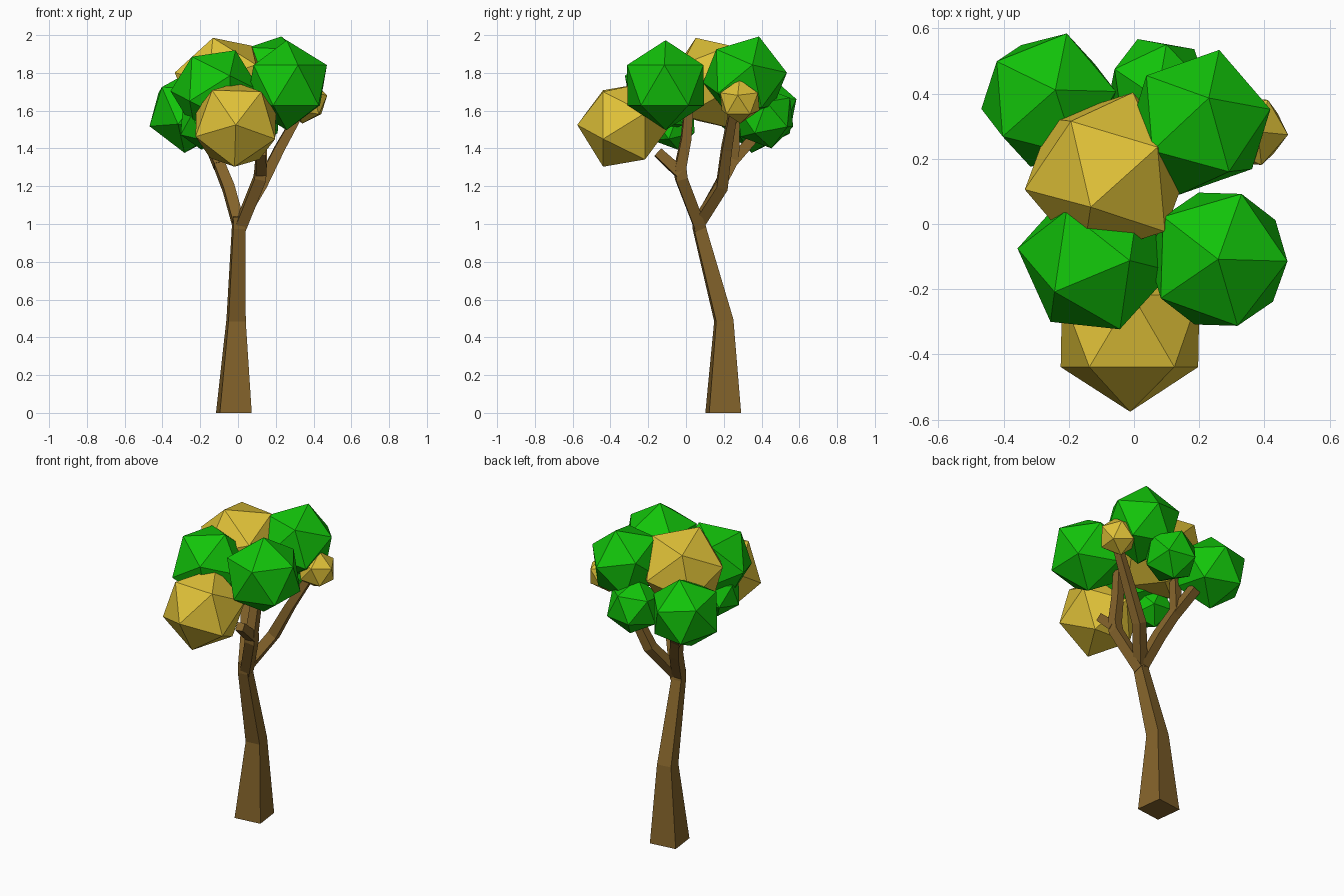
import bpy, bmesh, math
from mathutils import Vector, Matrix

if "Cube" in bpy.data.objects:
    bpy.data.objects.remove(bpy.data.objects["Cube"])


def material(name, color):
    m = bpy.data.materials.new(name)
    m.diffuse_color = (*color, 1)
    m.use_nodes = True
    m.node_tree.nodes["Principled BSDF"].inputs["Base Color"].default_value = m.diffuse_color
    return m


BARK = material("bark", (0.23, 0.125, 0.024))
GREEN = material("green_leaf", (0.006, 0.55, 0.003))
YELLOW = material("yellow_leaf", (0.75, 0.54, 0.04))


def finish(name, bm, mat):
    bmesh.ops.recalc_face_normals(bm, faces=bm.faces)
    me = bpy.data.meshes.new(name)
    bm.to_mesh(me)
    bm.free()
    me.materials.append(mat)
    ob = bpy.data.objects.new(name, me)
    bpy.context.collection.objects.link(ob)
    return ob


def limb(name, path):
    """Four-sided tapered tube; path holds (x, y, z, width)."""
    bm = bmesh.new()
    pts = [Vector(p[:3]) for p in path]
    rings = []
    for i, p in enumerate(pts):
        t = Vector()
        if i > 0:
            t += (p - pts[i - 1]).normalized()
        if i < len(pts) - 1:
            t += (pts[i + 1] - p).normalized()
        q = Vector((0, 0, 1)).rotation_difference(t)
        r = path[i][3] / math.sqrt(2)
        ring = []
        for k in range(4):
            a = math.radians(52 + 90 * k)
            v = p + q @ Vector((r * math.cos(a), r * math.sin(a), 0))
            if path[i][2] == 0:
                v.z = 0
            ring.append(bm.verts.new(v))
        rings.append(ring)
    for a, b in zip(rings, rings[1:]):
        for k in range(4):
            j = (k + 1) % 4
            bm.faces.new((a[k], a[j], b[j], b[k]))
    bm.faces.new(rings[0])
    bm.faces.new(rings[-1])
    finish(name, bm, BARK)


def foliage(name, center, r, pole, hint, mat):
    """Icosahedron with one corner along pole and a neighbour towards hint."""
    z = Vector(pole).normalized()
    h = Vector(hint)
    x = (h - z * h.dot(z)).normalized()
    y = z.cross(x)
    rot = Matrix((x, y, z)).transposed().to_4x4()
    bm = bmesh.new()
    bmesh.ops.create_icosphere(bm, subdivisions=1, radius=r,
                               matrix=Matrix.Translation(center) @ rot)
    finish(name, bm, mat)


# Trunk
limb("trunk", [(-0.022, 0.197, 0, 0.17), (-0.01, 0.2, 0.49, 0.092),
               (0.003, 0.07, 0.98, 0.064), (0.003, 0.065, 1.04, 0.06)])

# Branches
limb("front_branch", [(0.01, 0.075, 0.98, 0.06), (0.115, -0.025, 1.24, 0.062),
                      (0.12, -0.03, 1.30, 0.058), (0.125, 0.0, 1.45, 0.052),
                      (0.13, 0.015, 1.62, 0.045)])
limb("front_twig", [(0.12, -0.03, 1.27, 0.058), (0.12, -0.15, 1.38, 0.05)])
limb("right_branch", [(0.01, 0.07, 1.01, 0.06), (0.12, 0.19, 1.2, 0.06),
                      (0.22, 0.215, 1.4, 0.052), (0.36, 0.26, 1.65, 0.04)])
limb("left_branch", [(0, 0.07, 1.01, 0.06), (-0.05, 0.17, 1.19, 0.06),
                     (-0.11, 0.25, 1.34, 0.057), (-0.09, 0.26, 1.58, 0.045)])
limb("left_twig", [(-0.1, 0.23, 1.31, 0.055), (-0.16, 0.36, 1.46, 0.055)])

# Foliage clumps
foliage("front_foliage", (-0.012, -0.328, 1.525), 0.248, (0, -1, 0), (-0.03, 0, -1), YELLOW)
foliage("right_foliage", (0.258, -0.108, 1.735), 0.238, (0, 0, 1), (1, -0.03, 0), GREEN)
foliage("back_right_foliage", (0.2, 0.312, 1.775), 0.232,
        (0.03, 0.076, 0.222), (-0.15, -0.085, 0.195), GREEN)
foliage("top_foliage", (-0.08, 0.15, 1.745), 0.265,
        (-0.055, -0.102, 0.25), (-0.11, 0.125, 0.2), YELLOW)
foliage("centre_foliage", (-0.12, -0.11, 1.705), 0.24,
        (-0.12, -0.095, 0.175), (0.126, 0.004, 0.225), GREEN)
foliage("back_left_foliage", (-0.262, 0.38, 1.595), 0.222,
        (0.02, 0.03, 0.21), (-0.157, 0.12, 0.11), GREEN)
foliage("back_foliage", (0.075, 0.42, 1.565), 0.168,
        (-0.065, 0.15, -0.05), (0.02, 0.14, 0.1), GREEN)
foliage("small_right_foliage", (0.36, 0.285, 1.648), 0.118, (1, -0.1, 0.3), (0, 0, 1), YELLOW)
foliage("small_left_foliage", (-0.18, -0.07, 1.53), 0.14, (0.1, -0.2, 1), (-1, 0.3, 0), GREEN)
